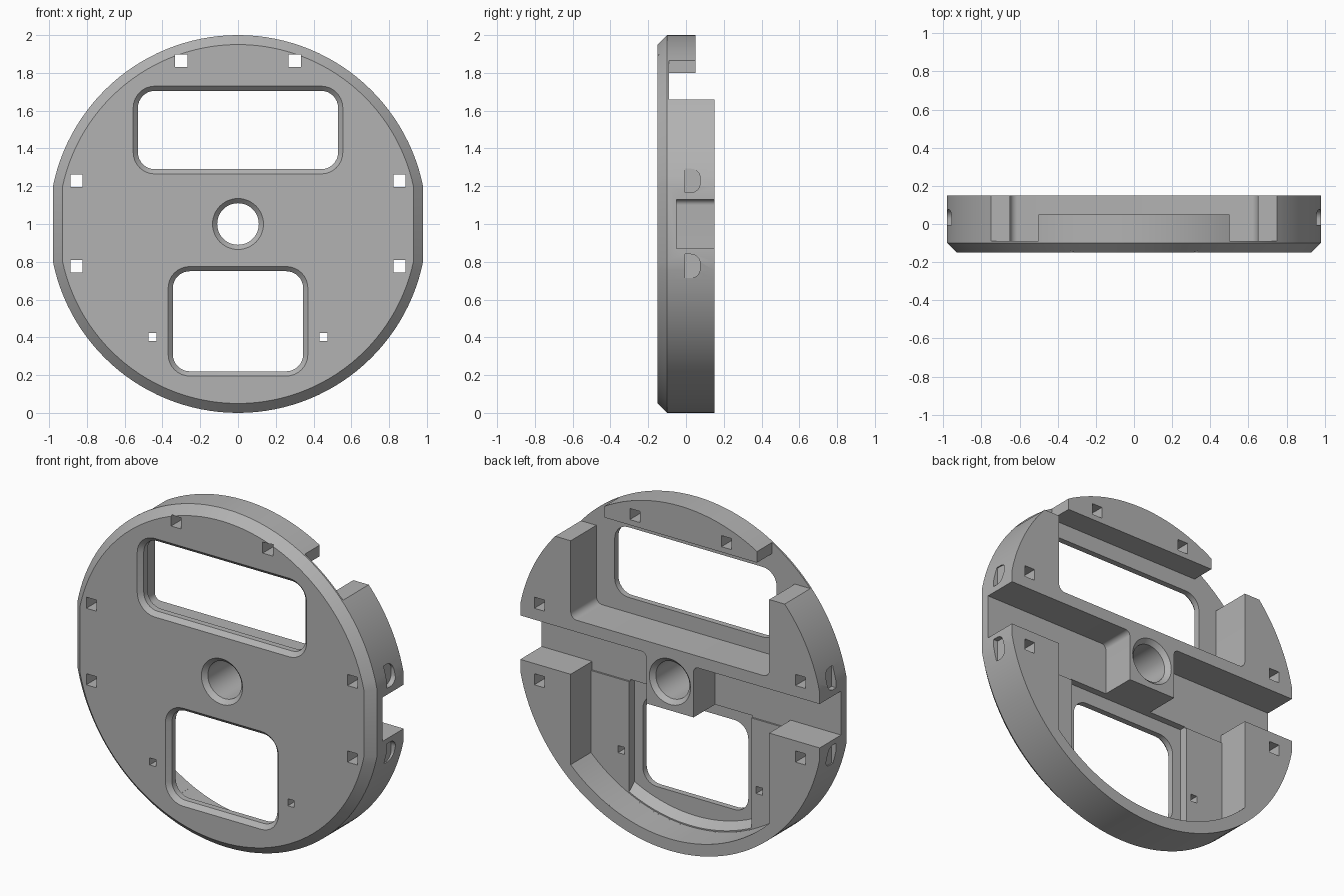
import bpy, bmesh, math
from mathutils import Vector

cube = bpy.data.objects.get("Cube")
if cube:
    bpy.data.objects.remove(cube, do_unlink=True)

grey = bpy.data.materials.new("plain_grey")
grey.use_nodes = True
COLOUR = (0.45, 0.45, 0.45, 1)
grey.diffuse_color = COLOUR
grey.node_tree.nodes["Principled BSDF"].inputs["Base Color"].default_value = COLOUR

CZ = 1.0       # height of the disc centre
BACK = 0.15    # rear face
OUT = 0.3      # cutters run past the rear face to here
FLOOR = -0.09  # back of the front plate


def loft(name, layers, sideways=False):
    """Closed solid through outlines (depth, points); depth is y, or x when sideways."""
    bm = bmesh.new()
    rings = []
    for d, pts in layers:
        rings.append([bm.verts.new((d, a, b) if sideways else (a, d, b)) for a, b in pts])
    n = len(rings[0])
    for lo, hi in zip(rings, rings[1:]):
        for i in range(n):
            j = (i + 1) % n
            bm.faces.new((lo[i], lo[j], hi[j], hi[i]))
    bm.faces.new(rings[0])
    bm.faces.new(rings[-1])
    bmesh.ops.recalc_face_normals(bm, faces=bm.faces)
    mesh = bpy.data.meshes.new(name)
    bm.to_mesh(mesh)
    bm.free()
    obj = bpy.data.objects.new(name, mesh)
    bpy.context.collection.objects.link(obj)
    mesh.materials.append(grey)
    return obj


def outline(corners, steps=8):
    """Polygon whose right-angled corners (x, z, radius) may be rounded."""
    pts = []
    for i, (x, z, *r) in enumerate(corners):
        p = Vector((x, z))
        if not r:
            pts.append((x, z))
            continue
        r = r[0]
        a = (Vector(corners[i - 1][:2]) - p).normalized()
        b = (Vector(corners[(i + 1) % len(corners)][:2]) - p).normalized()
        c = p + (a + b) * r
        for k in range(steps + 1):
            t = math.pi / 2 * k / steps
            pts.append(tuple(c - r * (b * math.cos(t) + a * math.sin(t))))
    return pts


def rect(x0, x1, z0, z1, *r):
    return outline([(x0, z0, *r), (x1, z0, *r), (x1, z1, *r), (x0, z1, *r)])


def arc(radius, start, end, steps):
    return [(radius * math.cos(t), CZ + radius * math.sin(t))
            for t in (start + (end - start) * k / steps for k in range(steps + 1))]


def flat_disc(radius, half_width):
    a = math.acos(half_width / radius)
    return arc(radius, a, math.pi - a, 56) + arc(radius, math.pi + a, 2 * math.pi - a, 56)


def circle(radius):
    return arc(radius, 0, 2 * math.pi, 48)[:-1]


def bowl(radius, half_width, top):
    """Lower pocket outline: the given top edge closed by an arc below."""
    a = math.acos(half_width / radius)
    return top + arc(radius, 2 * math.pi - a, math.pi + a, 40)


# Disc with flattened sides and a chamfered front edge
body = loft("wheel_plate", [(-0.15, flat_disc(0.95, 0.93)), (-0.10, flat_disc(1, 0.98)),
                            (BACK, flat_disc(1, 0.98))])


def cut(layers, sideways=False):
    tool = loft("cutter", layers, sideways)
    tool.hide_render = True
    mod = body.modifiers.new("cut", "BOOLEAN")
    mod.operation = "DIFFERENCE"
    mod.solver = "EXACT"
    mod.object = tool
    bpy.context.view_layer.objects.active = body
    bpy.ops.object.modifier_apply(modifier=mod.name)
    bpy.data.objects.remove(tool, do_unlink=True)


# Upper pocket, open at the shoulders around the top cap
right = [(0.65, 1.2, 0.04), (0.65, 1.66), (1.2, 1.66), (1.2, 2.1), (0.5, 2.1), (0.5, 1.8)]
left = [(-x, z, *r) for x, z, *r in reversed(right)]
upper = outline(right + left)
cut([(FLOOR, upper), (OUT, upper)])

# Top cap is lower than the rear face
cap = rect(-0.8, 0.8, 1.75, 2.2)
cut([(0.05, cap), (OUT, cap)])

# Lower pocket: shallow side pads, then the deeper middle with a sloped rim
pads = bowl(0.93, 0.65, [(-0.65, 0.86), (-0.155, 0.86), (-0.155, 0.83),
                         (0.155, 0.83), (0.155, 0.86), (0.65, 0.86)])
cut([(-0.04, pads), (OUT, pads)])
edge = [(-0.4, 0.83), (0.4, 0.83)]
cut([(FLOOR, bowl(0.885, 0.4, edge)), (-0.03, bowl(0.93, 0.4, edge)),
     (OUT, bowl(0.93, 0.4, edge))])

# Channels from the hub out through both sides
for s in (-1, 1):
    channel = outline([(s * x, z, *r) for x, z, *r in (
        (0.155, 0.82), (0.155, 1.13, 0.03), (1.2, 1.13), (1.2, 0.87), (0.65, 0.87), (0.65, 0.82))])
    cut([(-0.05, channel), (OUT, channel)])

# Windows with chamfered front edges
for w, z0, z1 in ((0.53, 1.29, 1.705), (0.345, 0.22, 0.75)):
    small = rect(-w, w, z0, z1, 0.09)
    g = 0.025
    big = rect(-w - g, w + g, z0 - g, z1 + g, 0.09 + g)
    cut([(-0.2, big), (-0.15, big), (-0.125, small), (OUT, small)])

# Axle hole, chamfered at both ends
cut([(-0.2, circle(0.135)), (-0.15, circle(0.135)), (-0.125, circle(0.11)),
     (0.125, circle(0.11)), (BACK, circle(0.135)), (OUT, circle(0.135))])

# Square through holes and side notches
for s in (-1, 1):
    for x, z, h in ((0.855, 1.23, 0.033), (0.855, 0.777, 0.033),
                    (0.3, 1.865, 0.033), (0.452, 0.402, 0.021)):
        hole = rect(s * x - h, s * x + h, z - h, z + h)
        cut([(-0.2, hole), (OUT, hole)])
    for z in (1.23, 0.777):
        notch = outline([(-0.005, z - 0.063), (0.075, z - 0.063, 0.05),
                         (0.075, z + 0.063, 0.05), (-0.005, z + 0.063)])
        cut([(s * 0.95, notch), (s * 1.1, notch)], sideways=True)

# Smooth curved walls, keep edges crisp
bpy.ops.object.select_all(action="DESELECT")
body.select_set(True)
bpy.context.view_layer.objects.active = body
bpy.ops.object.shade_smooth_by_angle(angle=math.radians(25))
